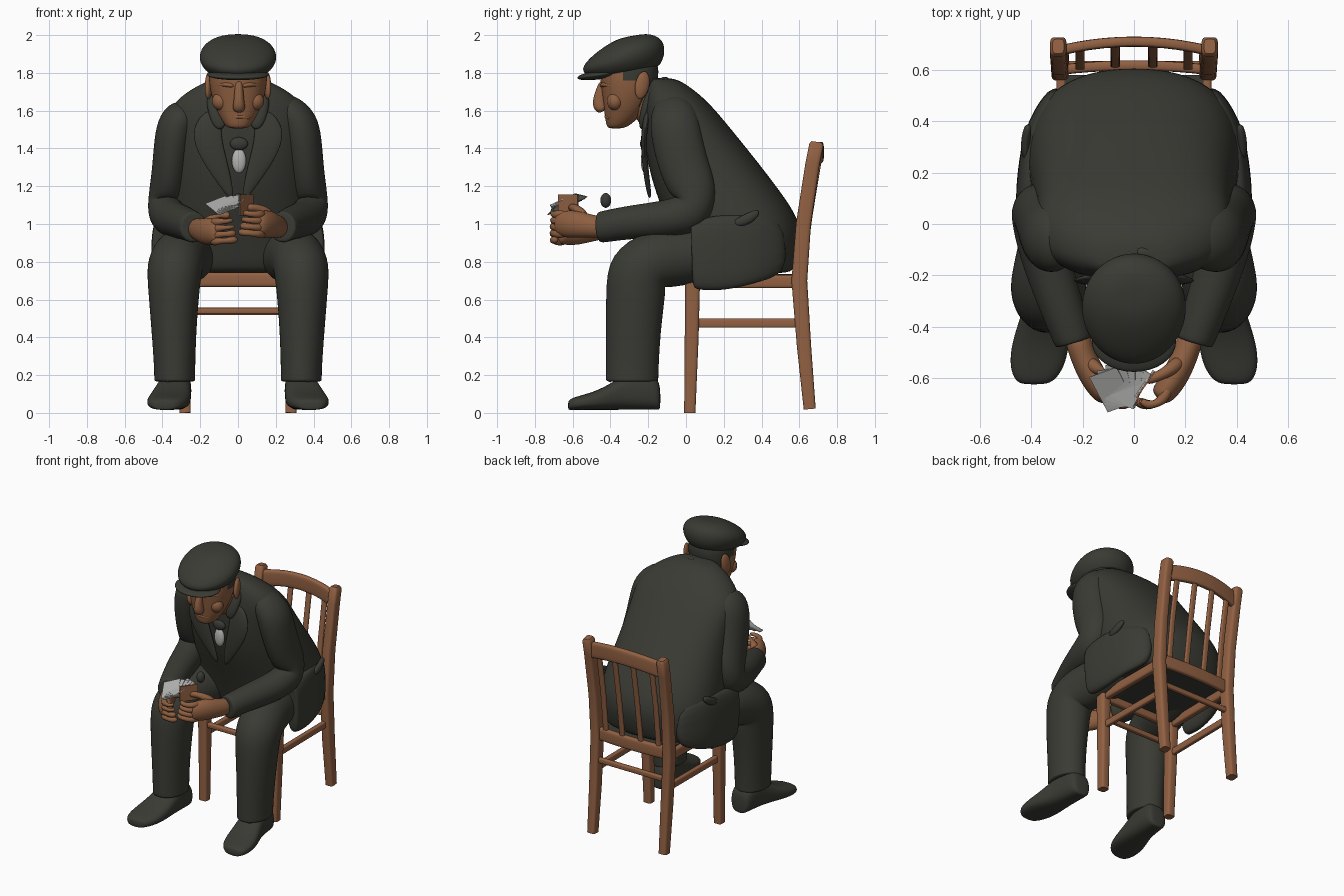
import bpy, bmesh, math
from mathutils import Vector

def mat(name, r, g, b):
    m = bpy.data.materials.new(name)
    m.diffuse_color = (r, g, b, 1)
    return m

CLOTH = mat("dark cloth", 0.043, 0.043, 0.035)
SKIN = mat("skin", 0.27, 0.115, 0.052)
WOOD = mat("brown wood", 0.29, 0.12, 0.056)
PALE = mat("pale grey", 0.45, 0.45, 0.44)
X, Y, Z = Vector((1, 0, 0)), Vector((0, 1, 0)), Vector((0, 0, 1))

def spow(a, p):
    return math.copysign(abs(a) ** p, a)

def ring(c, u, v, p=1.0, n=16):
    """Rounded section around c; p below 1 makes it squarer."""
    return [c + u * spow(math.cos(t), p) + v * spow(math.sin(t), p)
            for t in (2 * math.pi * (i + .5) / n for i in range(n))]

def loft(name, rings, m, smooth=2):
    bm = bmesh.new()
    rows = [[bm.verts.new(q) for q in r] for r in rings]
    n = len(rows[0])
    for a, b in zip(rows, rows[1:]):
        for i in range(n):
            bm.faces.new((a[i], a[(i + 1) % n], b[(i + 1) % n], b[i]))
    bm.faces.new(rows[0])
    bm.faces.new(rows[-1])
    bmesh.ops.recalc_face_normals(bm, faces=bm.faces)
    me = bpy.data.meshes.new(name)
    bm.to_mesh(me)
    bm.free()
    me.materials.append(m)
    me.shade_smooth()
    ob = bpy.data.objects.new(name, me)
    bpy.context.collection.objects.link(ob)
    if smooth:
        mod = ob.modifiers.new("smooth", "SUBSURF")
        mod.levels = mod.render_levels = smooth
    else:
        me.set_sharp_from_angle(angle=math.radians(40))
    return ob

def tube(name, pts, m, s=1, p=1.0, smooth=2, n=16):
    """Loft along points (x, y, z, half width, half depth)."""
    c = [Vector((s * q[0], q[1], q[2])) for q in pts]
    rings = []
    for i, q in enumerate(pts):
        d = (c[min(i + 1, len(c) - 1)] - c[max(i - 1, 0)]).normalized()
        ref = Z if abs(d.x) > .8 else X
        u = (ref - d * ref.dot(d)).normalized()
        rings.append(ring(c[i], u * q[3], d.cross(u) * q[4], p, n))
    return loft(name, rings, m, smooth)

def stack(name, secs, m, p=1.0, tilt=0.0):
    """Loft of level sections (z, front y, back y, half width)."""
    return loft(name, [ring(Vector((0, (a + b) / 2, z)), X * w,
                            Vector((0, 1, tilt)) * (b - a) / 2, p) for z, a, b, w in secs], m)

def ball(name, c, size, m, rot=(0, 0, 0)):
    a = [math.pi * (k + .3) / 8.6 for k in range(9)]
    ob = loft(name, [ring(Z * -math.cos(t) * size[2], X * size[0] * math.sin(t),
                          Y * size[1] * math.sin(t)) for t in a], m, 1)
    ob.location, ob.rotation_euler = c, rot
    return ob

def bar(name, pts, m=WOOD, s=1):
    return tube(name, pts, m, s, p=.45, smooth=0)

def plate(name, c, size, rot, m):
    bpy.ops.mesh.primitive_cube_add(size=1, location=c, rotation=[math.radians(a) for a in rot])
    ob = bpy.context.object
    ob.name, ob.scale = name, size
    ob.data.materials.append(m)
    return ob

# ---------- chair ----------
for s, side in ((-1, "left"), (1, "right")):
    bar("chair_front_leg_" + side, [(.28, .02, 0, .03, .03), (.285, .03, .4, .034, .037),
                                    (.29, .035, .72, .037, .04)], s=s)
    bar("chair_back_post_" + side, [(.285, .655, 0.02, .03, .032), (.285, .625, .35, .033, .038),
                                    (.288, .6, .7, .034, .042), (.29, .622, 1.0, .033, .04),
                                    (.295, .67, 1.32, .032, .038), (.295, .69, 1.42, .032, .038),
                                    (.295, .692, 1.435, .022, .028)], s=s)
    bar("chair_side_rail_" + side, [(.285, .05, .695, .022, .035), (.28, .6, .695, .022, .035)], s=s)
    bar("chair_side_rung_" + side, [(.285, .05, .475, .016, .024), (.28, .61, .475, .016, .024)], s=s)
bar("chair_front_rail", [(-.28, .03, .705, .038, .022), (.28, .03, .705, .038, .022)])
bar("chair_front_rung", [(-.28, .03, .54, .017, .017), (.28, .03, .54, .017, .017)])
bar("chair_back_rung", [(-.28, .62, .535, .018, .015), (.28, .62, .535, .018, .015)])
plate("seat_panel", (0, .31, .725), (.54, .54, .02), (0, 0, 0), CLOTH)

def bow(x):
    return .035 * (1 - (x / .29) ** 2)

steps = [-.29 + .58 * i / 10 for i in range(11)]
bar("chair_top_rail", [(x, .675 + bow(x), 1.345 + bow(x), .055, .02) for x in steps])
bar("chair_back_rail", [(x, .6 + bow(x) / 2, .72, .045, .02) for x in steps])
for i, x in enumerate((-.21, -.073, .073, .21)):
    bar("chair_slat_%d" % (i + 1), [(x, .6 + bow(x) / 2, .73, .018, .011), (x, .627 + bow(x), 1.05, .018, .011),
                                    (x, .675 + bow(x), 1.34, .018, .011)])

# ---------- jacket body ----------
stack("jacket_body", [(.735, .02, .55, .39), (.76, -.02, .58, .415), (.88, -.06, .615, .425),
                      (1.02, -.11, .615, .42), (1.2, -.18, .485, .40), (1.36, -.215, .36, .385),
                      (1.5, -.225, .245, .385), (1.59, -.225, .17, .38), (1.67, -.22, .095, .32),
                      (1.735, -.205, .01, .215), (1.775, -.19, -.06, .12)], CLOTH, p=.85)

for s, side in ((-1, "left"), (1, "right")):
    # coat tails hanging over the seat sides
    tube("jacket_skirt_" + side, [(.41, .03, .83, .035, .165), (.41, .035, .83, .048, .18),
                                  (.41, .12, .84, .052, .2), (.405, .24, .855, .045, .2),
                                  (.38, .38, .87, .045, .18), (.28, .53, .88, .045, .14)], CLOTH, s, p=.75)
    # sleeves
    tube("sleeve_" + side, [(.2, -.07, 1.64, .06, .08), (.27, -.068, 1.61, .085, .115),
                            (.325, -.06, 1.54, .105, .135), (.345, -.045, 1.44, .102, .138),
                            (.362, -.005, 1.28, .095, .135), (.378, .055, 1.15, .098, .125),
                            (.383, .045, 1.06, .1, .125), (.355, -.1, 1.025, .1, .1),
                            (.29, -.3, 1.01, .088, .09), (.235, -.455, .982, .077, .084),
                            (.233, -.462, .982, .076, .083)], CLOTH, s)
    # lapels and collar
    tube("lapel_" + side, [(.125, -.2, 1.6, .04, .018), (.17, -.222, 1.5, .085, .016),
                           (.15, -.224, 1.4, .075, .016), (.09, -.212, 1.27, .05, .016),
                           (.03, -.19, 1.13, .015, .012)], CLOTH, s, n=12)
    tube("collar_" + side, [(.085, -.235, 1.5, .03, .015), (.12, -.228, 1.58, .04, .022),
                            (.145, -.19, 1.68, .03, .03), (.11, -.13, 1.74, .028, .035),
                            (.0, -.1, 1.765, .03, .03)], CLOTH, s, n=12)
    # pocket flap
    tube("pocket_flap_" + side, [(.42, .25, 1.0, .018, .02), (.425, .32, 1.02, .02, .035),
                                 (.41, .39, 1.07, .018, .02)], CLOTH, s, n=8)
    # trousers
    tube("trouser_leg_" + side, [(.22, .3, .85, .17, .11), (.25, .15, .84, .165, .14),
                                 (.28, 0, .83, .15, .155), (.32, -.16, .818, .15, .168),
                                 (.338, -.26, .76, .15, .178), (.34, -.268, .62, .136, .16),
                                 (.339, -.28, .42, .12, .147), (.335, -.285, .22, .11, .142),
                                 (.335, -.285, .17, .112, .142), (.335, -.285, .165, .108, .138)], CLOTH, s)
    # shoes: sections along their length (y, centre x, half width, top)
    loft("shoe_" + side, [ring(Vector((s * x, y, (top + .015) / 2)), X * w, Z * (top - .015) / 2, .75)
                          for y, x, w, top in ((-.135, .325, .05, .13), (-.15, .325, .075, .19),
                                               (-.22, .33, .085, .23), (-.32, .338, .092, .21),
                                               (-.4, .352, .105, .155), (-.48, .366, .115, .115),
                                               (-.56, .378, .107, .092), (-.61, .386, .078, .077),
                                               (-.625, .39, .045, .062))], CLOTH)
    tube("shoelace_" + side, [(.29, -.40, .17, .01, .01), (.338, -.41, .185, .014, .012),
                              (.385, -.40, .165, .01, .01)], CLOTH, s, n=8)

# shirt front, tie knot and loose tie end
ball("shirt_front", (.005, -.218, 1.335), (.04, .022, .066), PALE)
ball("tie_knot", (.005, -.222, 1.425), (.05, .022, .035), CLOTH)
ball("tie_end", (0, -.425, 1.125), (.028, .03, .04), CLOTH)

# ---------- head ----------
head = stack("head", [(1.505, -.41, -.335, .045), (1.52, -.422, -.3, .068), (1.56, -.43, -.25, .095),
                      (1.62, -.438, -.2, .125), (1.69, -.448, -.165, .147), (1.76, -.458, -.145, .158),
                      (1.83, -.458, -.14, .158), (1.88, -.43, -.16, .14)], SKIN, p=.92)
head.data.materials.append(CLOTH)
for f in head.data.polygons:  # cropped hair at the back
    if (f.center.y > -.22 and f.center.z > 1.64) or (f.center.y > -.34 and f.center.z > 1.79):
        f.material_index = 1
tube("neck", [(0, -.08, 1.5, .12, .1), (0, -.18, 1.61, .12, .11), (0, -.24, 1.72, .115, .1)], SKIN)
tube("nose", [(.005, -.435, 1.76, .02, .02), (.005, -.448, 1.71, .024, .03), (.005, -.457, 1.65, .03, .042),
              (.005, -.455, 1.618, .036, .04), (.005, -.435, 1.598, .03, .025)], SKIN, n=10)
tube("mouth", [(-.06, -.4, 1.56, .008, .01), (.005, -.43, 1.572, .014, .014),
               (.07, -.4, 1.56, .008, .01)], SKIN, n=10)
for s, side in ((-1, "left"), (1, "right")):
    ball("ear_" + side, (s * .155, -.232, 1.735), (.02, .04, .075), SKIN, (-.2, 0, s * .25))
    ball("cheekbone_" + side, (s * .09, -.375, 1.65), (.05, .045, .05), SKIN)
    tube("brow_" + side, [(.02, -.447, 1.73, .012, .014), (.07, -.437, 1.742, .016, .018),
                          (.125, -.385, 1.73, .012, .014)], SKIN, s, n=8)

# ---------- flat cap ----------
stack("cap_crown", [(1.805, -.5, -.14, .155), (1.81, -.515, -.135, .17), (1.84, -.553, -.115, .197),
                    (1.875, -.55, -.108, .21), (1.92, -.505, -.112, .203), (1.962, -.44, -.135, .168),
                    (1.992, -.37, -.19, .105), (1.998, -.31, -.24, .04)], CLOTH, tilt=.17)
ball("cap_peak", (0, -.458, 1.79), (.172, .125, .024), CLOTH, (.14, 0, 0))

# ---------- hands and cards ----------
for s, side, dz in ((-1, "left", -.025), (1, "right", .015)):
    tube("palm_" + side, [(.225, -.42, .98, .055, .06), (.205, -.5, .98 + dz / 2, .05, .06),
                          (.168, -.58, .985 + dz, .055, .075), (.125, -.65, .985 + dz, .05, .072),
                          (.09, -.68, .985 + dz, .04, .06)], SKIN, s)
    for i in range(4):
        z = .933 + .034 * i + dz
        tube("finger_%d_%s" % (i + 1, side), [(.14, -.63, z, .022, .022), (.11, -.695, z, .024, .026),
                                              (.05, -.71, z + .005, .022, .024),
                                              (.0 + .01 * i, -.685, z + .01, .019, .02)], SKIN, s, n=10)
    tube("thumb_" + side, [(.185, -.53, 1.01 + dz, .032, .032), (.14, -.57, 1.06 + dz, .028, .028),
                           (.08, -.60, 1.075 + dz, .024, .022), (.04, -.61, 1.07 + dz, .018, .018)],
         SKIN, s, n=10)
for i in range(5):
    plate("card_%d" % (i + 1), (-.085 + .016 * i, -.645 + .006 * i, 1.098 + .006 * i), (.12, .165, .004),
          (22, -20 + 3 * i, 20 - 13 * i), PALE)
plate("card_back", (.045, -.625, 1.1), (.125, .006, .11), (0, 0, 55), WOOD)
plate("card_back_face", (.040, -.621, 1.1), (.125, .006, .11), (0, 0, 55), PALE)
